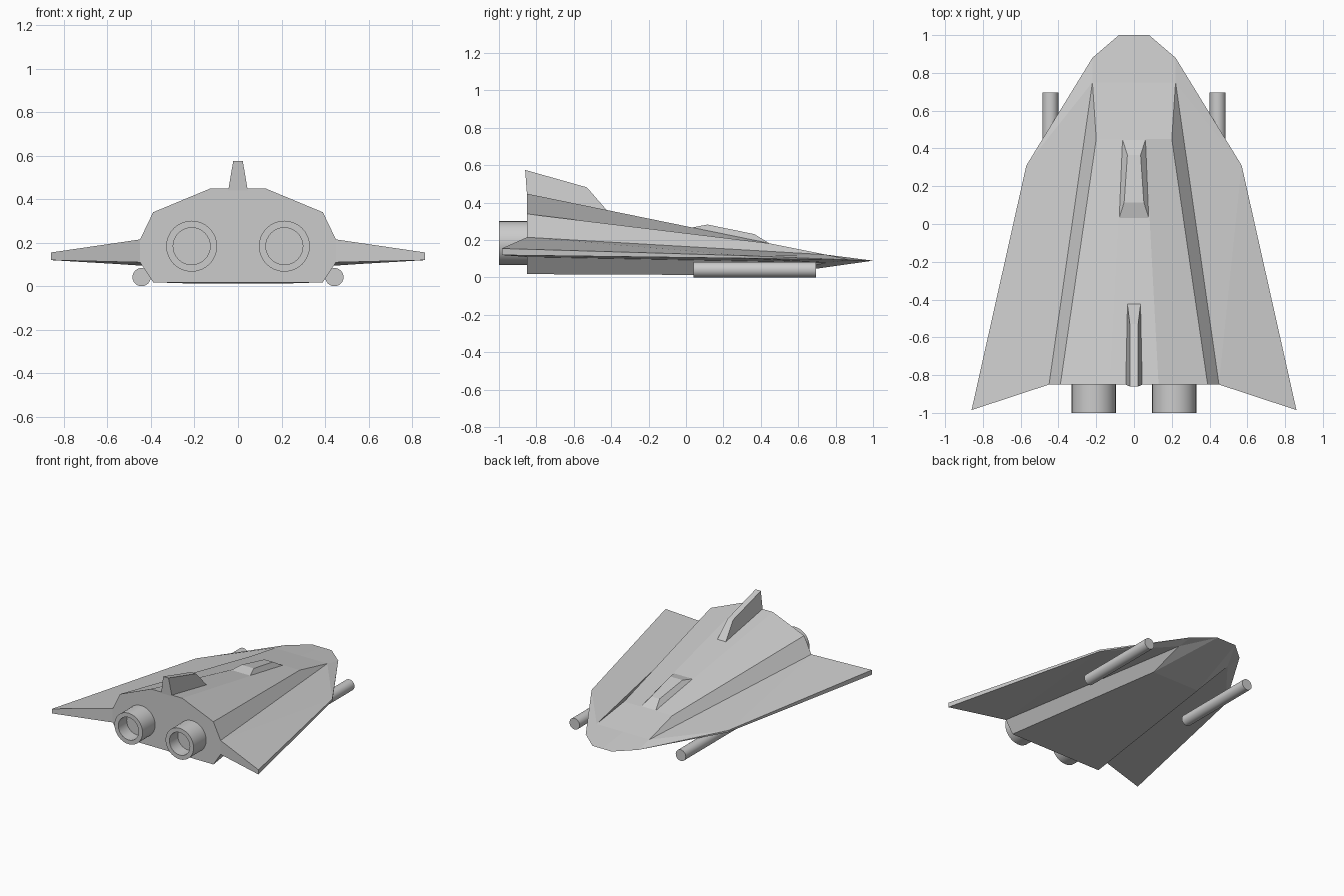
import bpy, bmesh, math
from mathutils import Matrix

if "Cube" in bpy.data.objects:
    bpy.data.objects.remove(bpy.data.objects["Cube"])


def finish(bm, name):
    bmesh.ops.recalc_face_normals(bm, faces=bm.faces[:])
    me = bpy.data.meshes.new(name)
    bm.to_mesh(me)
    bm.free()
    ob = bpy.data.objects.new(name, me)
    bpy.context.collection.objects.link(ob)
    return ob


def half_shell(name, pts, faces):
    """Build the +x half from named points, then mirror and weld."""
    bm = bmesh.new()
    v = {k: bm.verts.new(p) for k, p in pts.items()}
    for f in faces:
        bm.faces.new([v[k] for k in f.split()])
    geom = bm.verts[:] + bm.edges[:] + bm.faces[:]
    new = bmesh.ops.duplicate(bm, geom=geom)["geom"]
    nv = [g for g in new if isinstance(g, bmesh.types.BMVert)]
    bmesh.ops.scale(bm, vec=(-1, 1, 1), verts=nv)
    bmesh.ops.remove_doubles(bm, verts=bm.verts[:], dist=1e-4)
    return finish(bm, name)


def tapered_block(name, base_front, base_back, top_front, top_back):
    """Closed block; each corner pair is (half width, y, z)."""
    bm = bmesh.new()
    p = [[bm.verts.new((s * w, y, z)) for s in (-1, 1)]
         for w, y, z in (base_front, base_back, top_back, top_front)]
    for i in range(4):
        a, b = p[i], p[(i + 1) % 4]
        bm.faces.new((a[0], a[1], b[1], b[0]))
    for s in (0, 1):
        bm.faces.new([q[s] for q in p])
    return finish(bm, name)


def lathe_y(name, x, z, profile, steps=32):
    """Revolve a (radius, y) profile around an axis along y."""
    bm = bmesh.new()
    rings = []
    for r, y in profile:
        rings.append([bm.verts.new((x + r * math.cos(2 * math.pi * i / steps), y,
                                    z + r * math.sin(2 * math.pi * i / steps)))
                      for i in range(steps)])
    for a, b in zip(rings, rings[1:]):
        for i in range(steps):
            j = (i + 1) % steps
            bm.faces.new((a[i], a[j], b[j], b[i]))
    bm.faces.new(rings[0])
    bm.faces.new(rings[-1])
    ob = finish(bm, name)
    bpy.context.view_layer.objects.active = ob
    ob.select_set(True)
    bpy.ops.object.shade_smooth_by_angle(angle=math.radians(30))
    ob.select_set(False)
    return ob


# Faceted hull with swept wings: rim, upper deck, belly
points = {
    "n0": (0, 1, .09), "n1": (.08, 1, .09), "b": (.22, .88, .094),
    "cu": (.57, .31, .117), "cl": (.57, .31, .103),
    "tu": (.86, -.985, .155), "tl": (.86, -.985, .12),
    "r0": (0, .75, .122), "r": (.22, .75, .122),
    "m0": (0, .45, .182), "m": (.06, .45, .182), "s": (.2, .45, .182),
    "M0": (0, -.85, .448), "M": (.13, -.85, .448),
    "S": (.39, -.85, .34), "R": (.45, -.85, .215),
    "r2": (.22, .75, .08), "s20": (0, .45, .012), "s2": (.2, .45, .012),
    "R2": (.45, -.85, .11), "S2": (.39, -.85, .018), "S20": (0, -.85, .018),
}
half_shell("hull", points, [
    "n0 n1 b r r0", "r0 r s m m0", "m0 m M M0", "m s S M", "s r R S",
    "r b cu", "r cu R", "cu tu R", "b cl cu", "cu cl tl tu", "tu tl R2 R",
    "M0 M S R R2 S2 S20",
    "b r2 cl", "cl r2 R2", "cl R2 tl", "r2 s2 S2 R2", "s20 S20 S2 s2",
    "n0 s20 s2 n1", "n1 s2 r2", "n1 r2 b",
])

# Cockpit canopy and tail fin
tapered_block("canopy", (.062, .45, .18), (.082, .02, .265),
              (.035, .365, .232), (.052, .115, .283))
tapered_block("tail_fin", (.036, -.415, .35), (.045, -.85, .44),
              (.022, -.53, .482), (.022, -.86, .575))

# Engine nozzles and under-wing cannons, one per side
for side, sx in (("left", -1), ("right", 1)):
    lathe_y("engine_" + side, sx * .213, .184,
            [(.117, -.845), (.117, -1), (.085, -1), (.085, -.9)])
    lathe_y("cannon_" + side, sx * .443, .042,
            [(.042, .04), (.042, .695)], 24)
